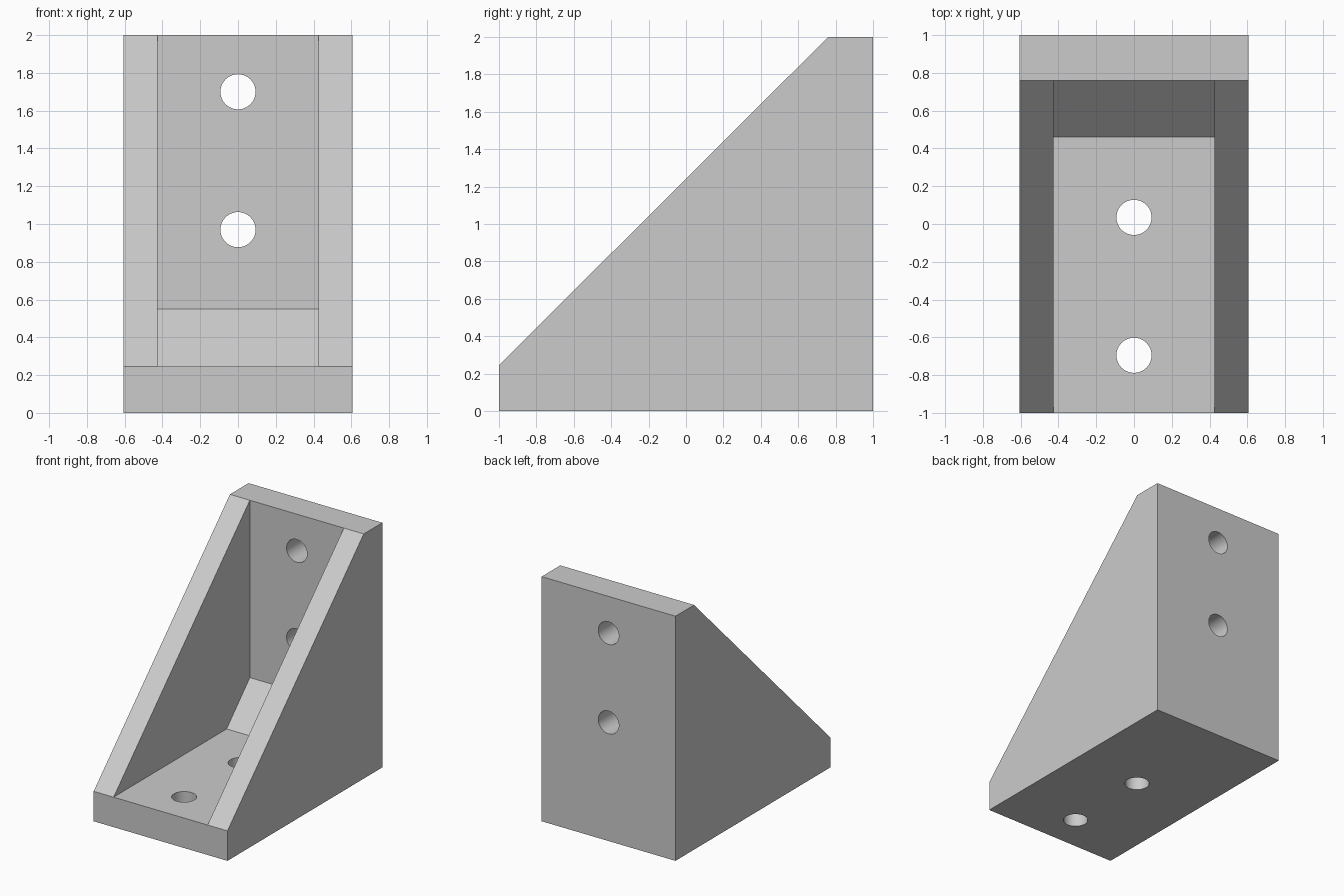
import bpy, bmesh
from math import radians
from mathutils import Matrix

cube = bpy.data.objects.get("Cube")
if cube:
    bpy.data.objects.remove(cube, do_unlink=True)

HALF_WIDTH, POCKET_HALF = 0.605, 0.425
FLANGE, WALL_Y = 0.245, 0.76
HOLE_RADIUS = 0.093

grey = bpy.data.materials.new("plain grey")
grey.use_nodes = True
colour = (0.6, 0.6, 0.6, 1)
grey.diffuse_color = colour
grey.node_tree.nodes["Principled BSDF"].inputs["Base Color"].default_value = colour


def add_object(name, bm):
    bmesh.ops.recalc_face_normals(bm, faces=bm.faces)
    mesh = bpy.data.meshes.new(name)
    bm.to_mesh(mesh)
    bm.free()
    mesh.materials.append(grey)
    obj = bpy.data.objects.new(name, mesh)
    bpy.context.collection.objects.link(obj)
    return obj


def prism(name, profile, half):
    """Extrude a (y, z) side profile across the width."""
    bm = bmesh.new()
    face = bm.faces.new([bm.verts.new((-half, y, z)) for y, z in profile])
    out = bmesh.ops.extrude_face_region(bm, geom=[face])
    verts = [v for v in out["geom"] if isinstance(v, bmesh.types.BMVert)]
    bmesh.ops.translate(bm, verts=verts, vec=(2 * half, 0, 0))
    return add_object(name, bm)


def hole_cutter(name, y, z, upright):
    bm = bmesh.new()
    turn = Matrix() if upright else Matrix.Rotation(radians(90), 4, 'X')
    bmesh.ops.create_cone(bm, cap_ends=True, segments=48, radius1=HOLE_RADIUS,
                          radius2=HOLE_RADIUS, depth=0.4,
                          matrix=Matrix.Translation((0, y, z)) @ turn)
    return add_object(name, bm)


# Bracket body with two sloped side webs
bracket = prism("angle_bracket", [(-1, 0), (1, 0), (1, 2), (WALL_Y, 2), (-1, FLANGE)], HALF_WIDTH)

# Pocket between the webs, with a sloped inner corner
cutters = [prism("pocket_cutter", [(-1.2, FLANGE), (0.46, FLANGE), (WALL_Y, 0.55),
                                   (WALL_Y, 2.2), (-1.2, 2.2)], POCKET_HALF)]

# Screw holes through the base and the back wall
for i, (y, z) in enumerate([(-0.695, 0.97), (0.035, 1.70)]):
    cutters.append(hole_cutter(f"base_hole_cutter_{i}", y, 0.12, True))
    cutters.append(hole_cutter(f"wall_hole_cutter_{i}", 0.88, z, False))

bpy.ops.object.select_all(action='DESELECT')
bracket.select_set(True)
bpy.context.view_layer.objects.active = bracket
for cutter in cutters:
    cutter.hide_render = True
    cut = bracket.modifiers.new(cutter.name, 'BOOLEAN')
    cut.operation = 'DIFFERENCE'
    cut.solver = 'EXACT'
    cut.object = cutter
    bpy.ops.object.modifier_apply(modifier=cut.name)
    bpy.data.objects.remove(cutter, do_unlink=True)

bpy.ops.object.shade_smooth_by_angle(angle=radians(30))
